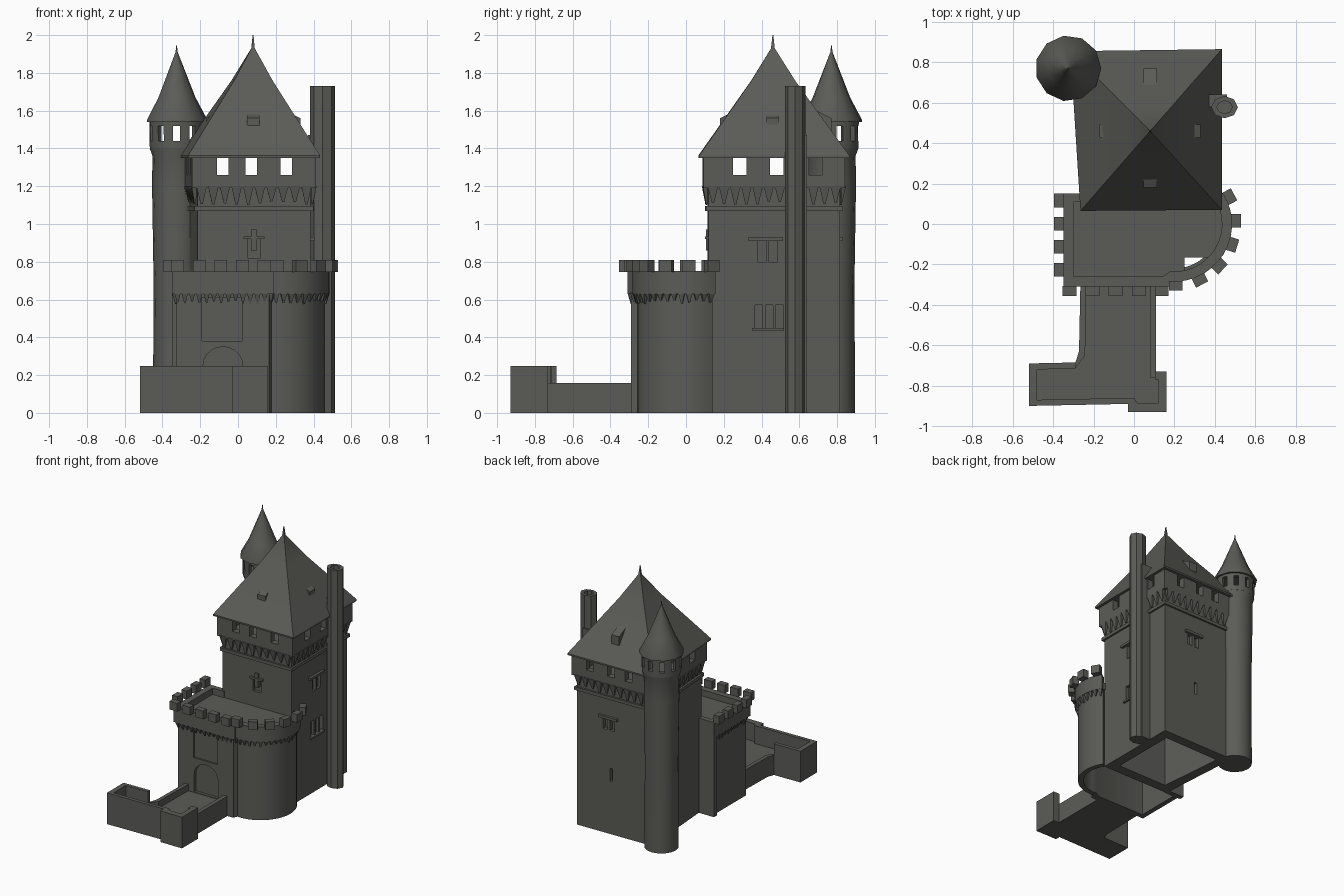
import bpy, bmesh, math, random
from mathutils import Vector

random.seed(4)
if "Cube" in bpy.data.objects:
    bpy.data.objects.remove(bpy.data.objects["Cube"], do_unlink=True)

COLOR = (0.105, 0.105, 0.095, 1)
stone = bpy.data.materials.new("dark_stone")
stone.use_nodes = True
stone.diffuse_color = COLOR
bsdf = stone.node_tree.nodes["Principled BSDF"]
bsdf.inputs["Base Color"].default_value = COLOR
bsdf.inputs["Roughness"].default_value = 0.9


def finish(name, bm):
    bmesh.ops.recalc_face_normals(bm, faces=bm.faces)
    me = bpy.data.meshes.new(name)
    bm.to_mesh(me)
    bm.free()
    me.materials.append(stone)
    ob = bpy.data.objects.new(name, me)
    bpy.context.collection.objects.link(ob)
    return ob


def add_loft(bm, rings):
    """Skin a list of equal-length 3D rings and cap both ends."""
    loops = [[bm.verts.new(p) for p in ring] for ring in rings]
    n = len(loops[0])
    for a, b in zip(loops, loops[1:]):
        for i in range(n):
            j = (i + 1) % n
            bm.faces.new((a[i], a[j], b[j], b[i]))
    bm.faces.new(loops[0][::-1])
    bm.faces.new(loops[-1])


def loft(name, rings):
    bm = bmesh.new()
    add_loft(bm, rings)
    return finish(name, bm)


def at(outline, z):
    return [(x, y, z) for x, y in outline]


def prism(name, outline, z0, z1):
    return loft(name, [at(outline, z0), at(outline, z1)])


def box(name, x0, x1, y0, y1, z0, z1):
    return prism(name, [(x0, y0), (x1, y0), (x1, y1), (x0, y1)], z0, z1)


def strip(name, outer, inner, z0, z1):
    return prism(name, outer + inner[::-1], z0, z1)


def circle(cx, cy, rx, n, ry=None):
    ry = ry or rx
    return [(cx + rx * math.cos(2 * math.pi * i / n),
             cy + ry * math.sin(2 * math.pi * i / n)) for i in range(n)]


def cut(target, cutter):
    mod = target.modifiers.new("cut", 'BOOLEAN')
    mod.operation, mod.solver, mod.object = 'DIFFERENCE', 'EXACT', cutter
    bpy.context.view_layer.objects.active = target
    bpy.ops.object.modifier_apply(modifier=mod.name)
    bpy.data.objects.remove(cutter, do_unlink=True)


def row(name, path, pitch, width, thick, z0, z1, tooth=False, fill=0.0):
    """Blocks or hanging teeth set evenly along each leg of a path (outside on its right)."""
    bm = bmesh.new()
    pts = [Vector(p) for p in path]
    total = sum((b - a).length for a, b in zip(pts, pts[1:]))
    count = max(2, round(total / pitch))
    for k in range(count):
        s = width / 2 + (total - width) * k / (count - 1)
        for a, b in zip(pts, pts[1:]):
            if s <= (b - a).length:
                break
            s -= (b - a).length
        t = (b - a).normalized()
        out = Vector((t.y, -t.x))
        c = a + t * s
        low = z0 + (random.uniform(0, 0.02) if tooth else 0)
        rings = []
        for z, w, d in ((low, width * (0.2 if tooth else 1), 0.3 if tooth else 1),
                        (z1, width, 1)):
            rings.append([(*(c + t * (w / 2 * sx) + out * (thick * d * so)), z)
                          for sx, so in ((-1, fill), (1, fill), (1, 1), (-1, 1))])
        add_loft(bm, rings)
    return finish(name, bm)


# Keep: hollow shaft with a slightly skewed plan
CORNERS = [(-0.215, 0.115), (0.385, 0.12), (0.385, 0.815), (-0.265, 0.805)]
SIGNS = [(-1, -1), (1, -1), (1, 1), (-1, 1)]


def plan(d):
    return [(x + sx * d, y + sy * d) for (x, y), (sx, sy) in zip(CORNERS, SIGNS)]


keep = loft("keep_walls", [at(plan(-0.08), 0.9), at(plan(-0.08), 0), at(plan(0), 0),
                           at(plan(0), 1.2)])
for y in (0.38, 0.44):
    cut(keep, box("cutter", 0.36, 0.45, y, y + 0.045, 0.80, 0.91))
for y in (0.365, 0.42, 0.475):
    cut(keep, box("cutter", 0.36, 0.45, y, y + 0.04, 0.45, 0.57))
for x in (0.06, 0.12):
    cut(keep, box("cutter", x, x + 0.04, 0.78, 0.9, 0.82, 0.91))
cut(keep, box("cutter", 0.075, 0.1, 0.78, 0.9, 0.42, 0.52))
cut(keep, box("cutter", 0.05, 0.12, 0.05, 0.14, 0.82, 0.92))
box("side_upper_lintel", 0.38, 0.405, 0.33, 0.51, 0.91, 0.93)
box("side_lower_sill", 0.38, 0.40, 0.35, 0.52, 0.435, 0.45)
box("back_lintel", 0.03, 0.19, 0.80, 0.83, 0.91, 0.93)
box("front_niche_hood", 0.03, 0.14, 0.10, 0.13, 0.92, 0.935)
box("front_niche_figure", 0.07, 0.10, 0.105, 0.14, 0.86, 0.97)
prism("keep_ledge", plan(0.015), 1.07, 1.095)
ring = plan(0.005)
for i, side in enumerate(("front", "right", "back", "left")):
    row(side + "_corbels", [ring[i], ring[(i + 1) % 4]], 0.06, 0.055, 0.026, 1.10, 1.2, True)

# Gallery with open windows under the roof
gallery = loft("gallery_walls", [at(plan(0.028), 1.19), at(plan(0.028), 1.36),
                                 at(plan(-0.02), 1.36), at(plan(-0.02), 1.205)])
for x in (-0.11, 0.04, 0.225):
    cut(gallery, box("cutter", x, x + 0.06, 0, 1, 1.26, 1.35))
for y in (0.25, 0.445, 0.65):
    cut(gallery, box("cutter", -0.5, 0.6, y, y + 0.07, 1.26, 1.35))

# Main roof, gently flared, with a finial
APEX = (0.08, 0.46)


def roof_ring(f, z):
    return [(APEX[0] + (x - APEX[0]) * f, APEX[1] + (y - APEX[1]) * f, z)
            for x, y in plan(0.05)]


loft("main_roof", [roof_ring(f, z) for f, z in (
    (1, 1.35), (1, 1.362), (0.70, 1.53), (0.29, 1.76), (0.025, 1.93), (0.006, 2.0))])

# Shed dormers, one on each slope
for side, dx, dy, reach in (("front", 0, -1, 0.28), ("back", 0, 1, 0.31),
                            ("left", 1, 0, 0.25), ("right", -1, 0, 0.25)):
    profile = ((reach, 1.49), (reach, 1.56), (reach - 0.11, 1.615), (reach - 0.11, 1.49))
    loft(side + "_dormer", [[(APEX[0] + dx * r + dy * w, APEX[1] + dy * r + dx * w, z)
                             for r, z in profile] for w in (-0.033, 0.033)])

# Round stair tower
TX, TY = -0.325, 0.77
loft("stair_tower", [at(circle(TX, TY, r, 16), z) for r, z in (
    (0.125, 0), (0.122, 0.7), (0.13, 1.2), (0.128, 1.36), (0.142, 1.40), (0.142, 1.41))])
head = loft("tower_lookout", [at(circle(TX, TY, r, 20), z) for r, z in (
    (0.142, 1.40), (0.145, 1.55), (0.115, 1.55), (0.115, 1.415))])
for k in range(5):
    a = math.pi * (k + 0.5) / 5
    u, v = Vector((math.cos(a), math.sin(a))) * 0.3, Vector((-math.sin(a), math.cos(a))) * 0.018
    c = Vector((TX, TY))
    cut(head, prism("cutter", [c - u - v, c + u - v, c + u + v, c - u + v], 1.44, 1.52))
loft("tower_roof", [at(circle(TX, TY, r, 11), z) for r, z in (
    (0.163, 1.54), (0.163, 1.552), (0.10, 1.67), (0.045, 1.81), (0.006, 1.91), (0.002, 1.945))])

# Chimney with an open flue
loft("chimney", [at(circle(0.448, 0.578, r, 8, r * 0.83), z) for r, z in (
    (0.066, 0), (0.066, 1.73), (0.038, 1.73), (0.038, 1.55))])
box("chimney_back", 0.37, 0.46, 0.58, 0.64, 0, 1.47)


# Gatehouse: flat front running into a round bastion
def gate_path(d):
    arc = [math.radians(-95 + 128 * i / 14) for i in range(15)]
    return [(-0.325 - d, 0.15), (-0.325 - d, -0.285 - d), (0.165 + d, -0.285 - d)] + [
        (0.2 + (0.26 + d) * math.cos(a), (0.26 + d) * math.sin(a)) for a in arc]


gate = strip("gatehouse_walls", gate_path(0), gate_path(-0.04), 0, 0.64)
cut(gate, box("cutter", -0.19, 0.02, -0.4, -0.272, 0.38, 0.61))
arch = [(-0.185, 0.11), (0.025, 0.11)] + [
    (-0.08 + 0.105 * math.cos(a), 0.25 + 0.10 * math.sin(a))
    for a in (math.pi * i / 10 for i in range(11))]
cut(gate, loft("cutter", [[(x, y, z) for x, z in arch] for y in (-0.4, -0.262)]))
strip("parapet", gate_path(0.025), gate_path(-0.025), 0.63, 0.75)
row("parapet_corbels", gate_path(0), 0.038, 0.034, 0.025, 0.575, 0.635, True)
row("merlons", gate_path(0.025), 0.112, 0.068, 0.045, 0.745, 0.81, fill=-0.06).location = (0, 0, 0)
deck = [p for p in gate_path(-0.02) if not (p[0] > 0.25 and p[1] < -0.15)]
k = next(i for i, p in enumerate(deck) if p[0] > 0.25)
deck[k:k] = [(0.25, -0.235), (0.25, -0.165), (0.378, -0.165)]
prism("gatehouse_deck", deck, 0.65, 0.70)
box("gatehouse_left_return", -0.35, -0.2, 0.11, 0.15, 0, 0.75)
box("front_pilaster", 0.045, 0.165, -0.292, -0.28, 0, 0.62)

# Forecourt and bridge with low walls
court_out = [(-0.29, -0.685), (-0.52, -0.69), (-0.52, -0.9), (-0.03, -0.89),
             (-0.03, -0.93), (0.16, -0.93), (0.16, -0.73), (0.105, -0.73)]
court_in = [(-0.29, -0.715), (-0.48, -0.72), (-0.48, -0.87), (0.0, -0.86),
            (0.015, -0.885), (0.12, -0.885), (0.12, -0.77), (0.105, -0.77)]
strip("forecourt_wall", court_out, court_in, 0, 0.247)
bridge_out = [(-0.265, -0.285), (-0.272, -0.63), (-0.29, -0.685)]
bridge_in = [(-0.235, -0.285), (-0.242, -0.65), (-0.29, -0.715)]
strip("bridge_left_wall", bridge_out, bridge_in, 0, 0.157)
box("bridge_right_wall", 0.078, 0.11, -0.76, -0.285, 0, 0.157)
prism("court_floor", bridge_out + court_out[1:] + [(0.105, -0.285)], 0, 0.105)

# Smooth the round parts and keep the corners crisp
bpy.ops.object.select_all(action='DESELECT')
for ob in bpy.context.collection.objects:
    if ob.type == 'MESH' and stone.name in ob.data.materials:
        ob.select_set(True)
        bpy.context.view_layer.objects.active = ob
bpy.ops.object.shade_smooth_by_angle(angle=math.radians(32))
